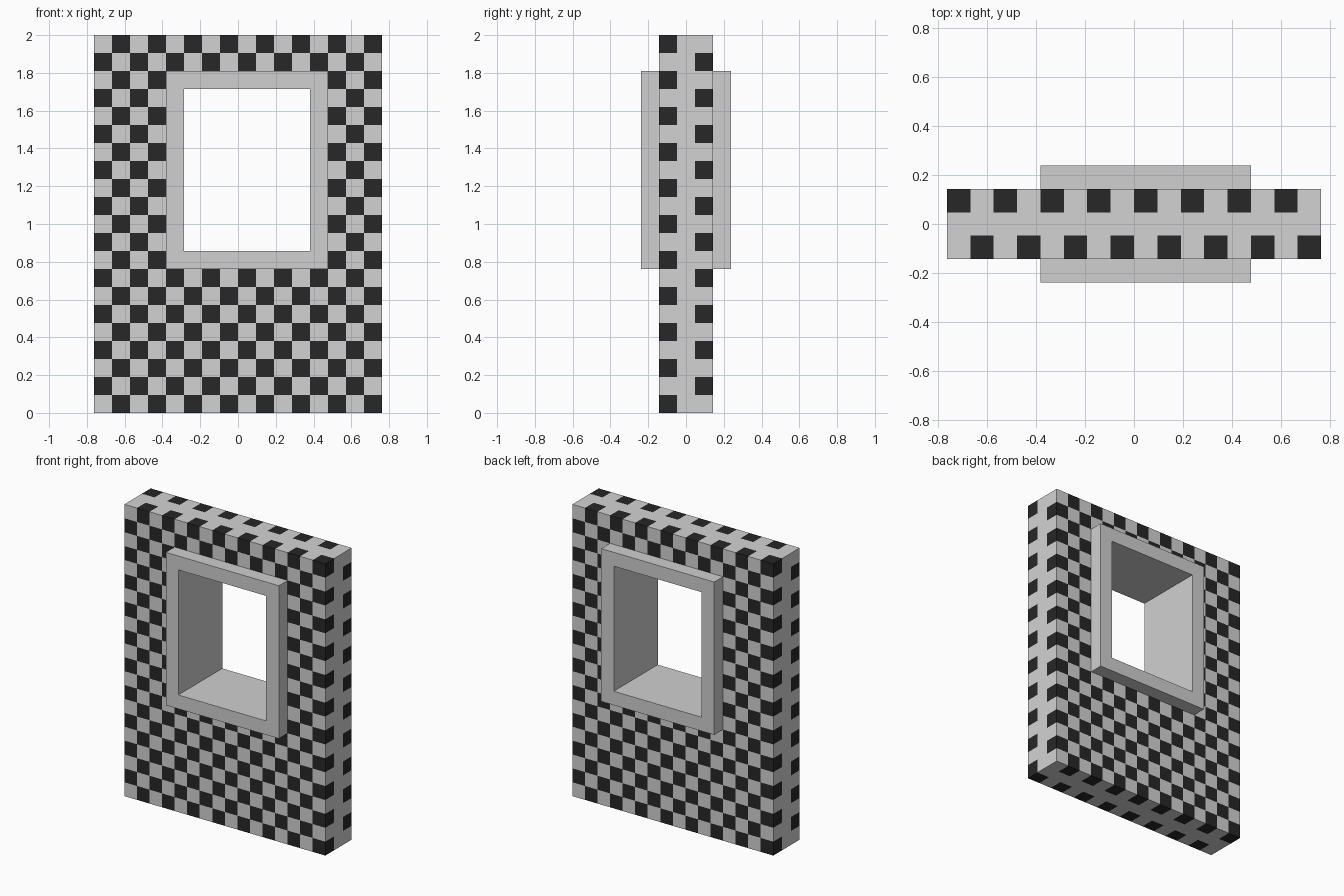
import bpy
import bmesh
from mathutils import Vector

cube = bpy.data.objects.get("Cube")
if cube:
    bpy.data.objects.remove(cube, do_unlink=True)

NX, NY, NZ = 16, 3, 21          # wall size in square cells
S = 2.0 / NZ                    # cell size
HOLE_X, HOLE_Z = (4, 13), (8, 19)   # cells replaced by the window frame


def material(name, value):
    m = bpy.data.materials.new(name)
    m.use_nodes = True
    colour = (value, value, value, 1.0)
    m.diffuse_color = colour
    bsdf = next(n for n in m.node_tree.nodes if n.type == 'BSDF_PRINCIPLED')
    bsdf.inputs["Base Color"].default_value = colour
    return m


def point(i, j, k):
    """Cell coordinates to world space, centred in x and y."""
    return Vector(((i - NX / 2) * S, (j - NY / 2) * S, k * S))


def make_object(name, bm, mats):
    bmesh.ops.remove_doubles(bm, verts=bm.verts, dist=1e-5)
    mesh = bpy.data.meshes.new(name)
    bm.to_mesh(mesh)
    bm.free()
    for m in mats:
        mesh.materials.append(m)
    obj = bpy.data.objects.new(name, mesh)
    bpy.context.collection.objects.link(obj)
    return obj


light = material("light_grey", 0.65)
dark = material("near_black", 0.02)
frame_grey = material("frame_grey", 0.63)


def in_hole(i, k):
    return HOLE_X[0] <= i < HOLE_X[1] and HOLE_Z[0] <= k < HOLE_Z[1]


def is_dark(i, j, k):
    # Checks alternate on the front and back layers; the core layer is plain
    return j != 1 and (i + j // 2 + k) % 2 == 1


# Checkered wall: outer faces of each cell, open where the frame passes through
bm = bmesh.new()
size = (NX, NY, NZ)
for axis in range(3):
    u, v = (axis + 1) % 3, (axis + 2) % 3
    for side in (0, 1):
        for a in range(size[u]):
            for b in range(size[v]):
                cell = [0, 0, 0]
                cell[axis], cell[u], cell[v] = side * (size[axis] - 1), a, b
                if axis == 1 and in_hole(cell[0], cell[2]):
                    continue
                corners = []
                for du, dv in ((0, 0), (1, 0), (1, 1), (0, 1)):
                    c = list(cell)
                    c[axis] += side
                    c[u] += du
                    c[v] += dv
                    corners.append(bm.verts.new(point(*c)))
                if side == 0:
                    corners.reverse()
                face = bm.faces.new(corners)
                face.material_index = int(is_dark(*cell))
make_object("checkered_wall", bm, [light, dark])

# Window frame: a rectangular profile swept round the opening
bm = bmesh.new()
rings = []
for inset, j in ((0, -1), (0, 4), (1, 4), (1, -1)):
    x0, x1 = HOLE_X[0] + inset, HOLE_X[1] - inset
    z0, z1 = HOLE_Z[0] + inset, HOLE_Z[1] - inset
    rings.append([bm.verts.new(point(x, j, z))
                  for x, z in ((x0, z0), (x1, z0), (x1, z1), (x0, z1))])
for r in range(4):
    for c in range(4):
        p, q, d = rings[r], rings[(r + 1) % 4], (c + 1) % 4
        bm.faces.new((p[c], p[d], q[d], q[c]))
bmesh.ops.recalc_face_normals(bm, faces=bm.faces)
make_object("window_frame", bm, [frame_grey])
